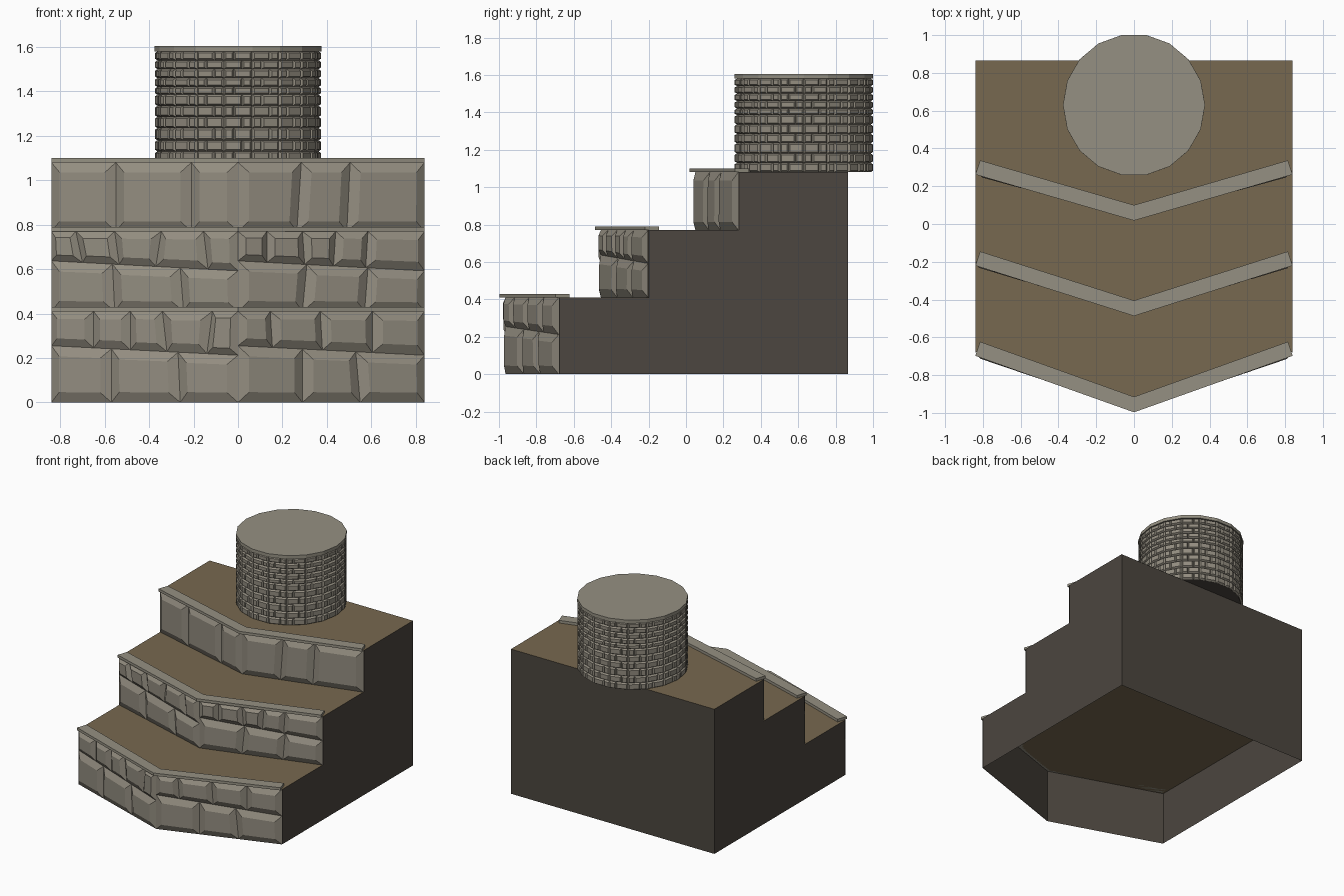
import bpy, bmesh, math
from mathutils import Vector

cube = bpy.data.objects.get("Cube")
if cube:
    bpy.data.objects.remove(cube, do_unlink=True)

HALF, BACK = 0.84, 0.865


def material(name, rgb):
    m = bpy.data.materials.new(name)
    m.use_nodes = True
    m.diffuse_color = (*rgb, 1)
    m.node_tree.nodes["Principled BSDF"].inputs["Base Color"].default_value = (*rgb, 1)
    return m


coping_stone = material("coping stone", (0.30, 0.28, 0.225))
block_stone = material("block stone", (0.29, 0.265, 0.215))
soil = material("soil", (0.185, 0.14, 0.08))
dark_earth = material("dark earth", (0.072, 0.061, 0.05))


def finish(bm, name, *mats):
    mesh = bpy.data.meshes.new(name)
    bm.to_mesh(mesh)
    bm.free()
    for m in mats:
        mesh.materials.append(m)
    ob = bpy.data.objects.new(name, mesh)
    bpy.context.collection.objects.link(ob)
    return ob


def prism(bm, outline, z0, z1, bottom=True):
    """Extrude a counter-clockwise outline; returns the top face."""
    low = [bm.verts.new((x, y, z0)) for x, y in outline]
    high = [bm.verts.new((x, y, z1)) for x, y in outline]
    n = len(outline)
    for i in range(n):
        j = (i + 1) % n
        bm.faces.new((low[i], low[j], high[j], high[i]))
    if bottom:
        bm.faces.new(low[::-1])
    return bm.faces.new(high)


def block(bm, quad, depth, margin):
    """Raised stone with sloping edges; quad runs bl, br, tr, tl from outside."""
    bl, br, tr, tl = quad
    out = (br - bl).cross(tl - bl).normalized() * depth
    wide = ((br - bl).length + (tr - tl).length) / 2
    tall = ((tl - bl).length + (tr - br).length) / 2
    m = min(margin, wide * 0.22, tall * 0.22)
    fu, fv = m / wide, m / tall

    def at(u, v):
        return bl.lerp(br, u).lerp(tl.lerp(tr, u), v) + out

    base = [bm.verts.new(p) for p in quad]
    face = [bm.verts.new(at(u, v)) for u, v in
            ((fu, fv), (1 - fu, fv), (1 - fu, 1 - fv), (fu, 1 - fv))]
    bm.faces.new(face)
    for i in range(4):
        j = (i + 1) % 4
        bm.faces.new((base[i], base[j], face[j], face[i]))


def stone_row(bm, x0, x1, joints, bottom, top, wall_y):
    """One course: joints are (low x, high x); bottom and top are (left z, right z)."""
    cuts = [(x0, x0), *joints, (x1, x1)]

    def point(x, zs):
        t = (x - x0) / (x1 - x0)
        return Vector((x, wall_y(x), zs[0] + (zs[1] - zs[0]) * t))

    for (a, b), (c, d) in zip(cuts, cuts[1:]):
        block(bm, [point(a, bottom), point(c, bottom), point(d, top), point(b, top)],
              0.023, 0.045)


# Each terrace: base z, top z, wall apex y, wall end y, split line (left z, right z),
# then joints for lower-left, lower-right, upper-left and upper-right courses
terraces = [
    ("lower", 0, 0.41, -0.965, -0.68, (0.255, 0.212),
     [(-.57, -.57), (-.26, -.27)], [(.29, .29), (.55, .53)],
     [(-.65, -.65), (-.485, -.485), (-.32, -.34), (-.14, -.115)],
     [(.155, .145), (.38, .37), (.605, .605)]),
    ("middle", 0.41, 0.77, -0.455, -0.202, (0.637, 0.592),
     [(-.555, -.565), (-.245, -.26)], [(.29, .31), (.57, .585)],
     [(-.70, -.73), (-.535, -.555), (-.37, -.345), (-.135, -.155)],
     [(.13, .13), (.30, .29), (.43, .44), (.575, .585)]),
    ("upper", 0.77, 1.08, 0.05, 0.28, None,
     [(-.55, -.55), (-.21, -.21)], [(.265, .285), (.49, .505)], [], []),
]

for name, z0, z1, apex, end, split, low_l, low_r, up_l, up_r in terraces:
    def wall_y(x):
        return apex + (end - apex) * abs(x) / HALF

    # Hollow earth body, open underneath, soil on top
    bm = bmesh.new()
    top = prism(bm, [(-HALF, end + .004), (0, apex + .004), (HALF, end + .004),
                     (HALF, BACK), (-HALF, BACK)], z0, z1, bottom=False)
    top.material_index = 1
    finish(bm, name + "_terrace", dark_earth, soil)

    # Stone facing on the two halves of the angled front
    bm = bmesh.new()
    bottom, high = (z0, z0), (z1, z1)
    for x0, x1, low, up in ((-HALF, 0, low_l, up_l), (0, HALF, low_r, up_r)):
        stone_row(bm, x0, x1, low, bottom, split or high, wall_y)
        if split:
            stone_row(bm, x0, x1, up, split, high, wall_y)
    finish(bm, name + "_stone_wall", block_stone)

    # Thin coping strip following the angled front
    bm = bmesh.new()
    front, tip = apex - 0.032, end - 0.018
    prism(bm, [(-HALF, tip), (0, front), (HALF, tip), (HALF - .025, tip + .075),
               (0, front + .082), (-HALF + .025, tip + .075)], z1, z1 + 0.02)
    finish(bm, name + "_coping", coping_stone)

# Round tower: plain core, brick courses and a flat cap
SIDES, CENTRE_Y = 18, 0.63


def ring(radius):
    return [(radius * math.cos(math.tau * i / SIDES),
             CENTRE_Y + radius * math.sin(math.tau * i / SIDES)) for i in range(SIDES)]


bm = bmesh.new()
prism(bm, ring(0.361), 1.081, 1.585)
finish(bm, "tower_core", dark_earth)

bm = bmesh.new()
prism(bm, ring(0.376), 1.58, 1.605)
finish(bm, "tower_cap", coping_stone)

bm = bmesh.new()
courses = [1.08, 1.13, 1.18, 1.235, 1.285, 1.335, 1.385, 1.42, 1.46, 1.50, 1.54, 1.58]
corners = [Vector((x, y, 0)) for x, y in ring(0.363)]
for row, (za, zb) in enumerate(zip(courses, courses[1:])):
    for i in range(SIDES):
        a, b = corners[i], corners[(i + 1) % SIDES]
        middle = a.lerp(b, 0.35 if (row + i) % 2 else 0.65)
        for p, q in ((a, middle), (middle, b)):
            lo, hi = Vector((0, 0, za)), Vector((0, 0, zb))
            block(bm, [p + lo, q + lo, q + hi, p + hi], 0.013, 0.008)
finish(bm, "tower_bricks", block_stone)
